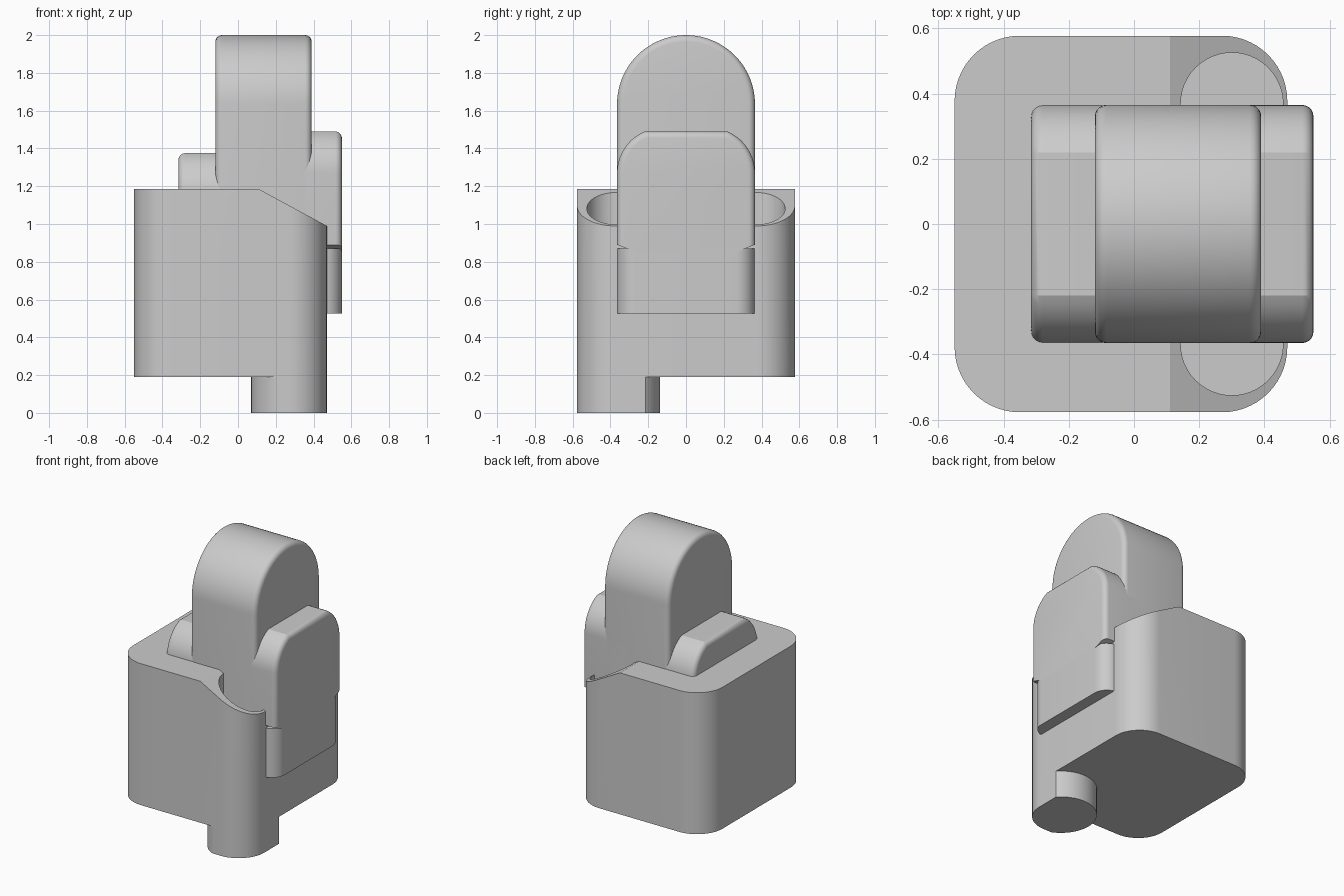
import bpy, bmesh
from math import sin, cos, pi, radians, asin
from mathutils import Vector, Matrix

cube = bpy.data.objects.get("Cube")
if cube:
    bpy.data.objects.remove(cube, do_unlink=True)

grey = bpy.data.materials.new("light_grey")
grey.use_nodes = True
grey.diffuse_color = (0.6, 0.6, 0.6, 1)
grey.node_tree.nodes["Principled BSDF"].inputs["Base Color"].default_value = (0.6, 0.6, 0.6, 1)


def arc(cx, cy, r, a0, a1, n):
    return [(cx + r * cos(a0 + (a1 - a0) * i / n), cy + r * sin(a0 + (a1 - a0) * i / n))
            for i in range(n + 1)]


def rounded_rect(x0, x1, y0, y1, r, n=10):
    centres = [(x1 - r, y1 - r), (x0 + r, y1 - r), (x0 + r, y0 + r), (x1 - r, y0 + r)]
    return [p for i, c in enumerate(centres) for p in arc(*c, r, i * pi / 2, (i + 1) * pi / 2, n)]


def prism(profile, lo, hi, axis):
    """Extrude a profile: axis 'z' takes (x, y) points, axis 'x' takes (y, z) points."""
    bm = bmesh.new()
    place = (lambda p, d: (p[0], p[1], d)) if axis == 'z' else (lambda p, d: (d, p[0], p[1]))
    face = bm.faces.new([bm.verts.new(place(p, lo)) for p in profile])
    new = bmesh.ops.extrude_face_region(bm, geom=[face])["geom"]
    shift = Vector(place((0, 0), hi - lo))
    bmesh.ops.translate(bm, vec=shift, verts=[v for v in new if isinstance(v, bmesh.types.BMVert)])
    bmesh.ops.recalc_face_normals(bm, faces=bm.faces[:])
    return bm


def finish(name, bm):
    mesh = bpy.data.meshes.new(name)
    bm.to_mesh(mesh)
    bm.free()
    mesh.materials.append(grey)
    ob = bpy.data.objects.new(name, mesh)
    bpy.context.collection.objects.link(ob)
    return ob


def activate(ob):
    bpy.ops.object.select_all(action='DESELECT')
    ob.select_set(True)
    bpy.context.view_layer.objects.active = ob


def combine(ob, tool_bm, operation):
    tool = finish("cutter", tool_bm)
    tool.hide_render = True
    mod = ob.modifiers.new("combine", 'BOOLEAN')
    mod.object, mod.operation, mod.solver = tool, operation, 'EXACT'
    activate(ob)
    bpy.ops.object.modifier_apply(modifier=mod.name)
    bpy.data.objects.remove(tool, do_unlink=True)


def round_caps(bm, caps, z_min, r):
    """Round the end edges at the given x positions, leaving the underside sharp."""
    edges = [e for e in bm.edges
             if any(all(abs(v.co.x - x) < 1e-4 for v in e.verts) for x in caps)
             and max(v.co.z for v in e.verts) > z_min]
    bmesh.ops.bevel(bm, geom=edges, offset=r, offset_type='OFFSET', segments=5,
                    profile=0.5, affect='EDGES')


HALF = 0.365
outline = rounded_rect(-0.55, 0.47, -0.577, 0.577, 0.2, 14)
parts = []

# Body with a sloping front-side rim
bm = prism(outline, 0.19, 1.185, 'z')
cut = bmesh.ops.bisect_plane(bm, geom=bm.verts[:] + bm.edges[:] + bm.faces[:],
                             plane_co=(0.11, 0, 1.185), plane_no=(0.195, 0, 0.36), clear_outer=True)
bmesh.ops.holes_fill(bm, edges=[e for e in bm.edges if e.is_boundary], sides=0)
bmesh.ops.recalc_face_normals(bm, faces=bm.faces[:])
body = finish("body", bm)

# Round wells on either side of the arch
for side in (-1, 1):
    well = arc(0.3, side * 0.368, 0.157, 0, 2 * pi, 48)[:-1]
    combine(body, prism(well, 0.55, 1.5, 'z'), 'DIFFERENCE')
parts.append(body)

# Foot: a round post trimmed flush with the body walls
foot = finish("foot", prism(arc(0.3, -0.368, 0.23, 0, 2 * pi, 64)[:-1], 0, 0.2, 'z'))
combine(foot, prism(outline, -0.5, 0.5, 'z'), 'INTERSECT')
parts.append(foot)

# Tall arch
bm = prism([(-HALF, 0.5), (HALF, 0.5)] + arc(0, 2 - HALF, HALF, 0, pi, 40), -0.12, 0.39, 'x')
round_caps(bm, (-0.12, 0.39), 0.6, 0.035)
parts.append(finish("arch", bm))


# Shouldered blocks on both sides of the arch
def shoulder(top, base):
    r = 0.239
    sweep = asin(0.22 / r)
    right = base + arc(HALF - r, top - 0.22, r, 0, sweep, 10)
    return right + [(-y, z) for y, z in reversed(right)]


bm = prism(shoulder(1.49, [(0.26, 0.85), (HALF, 0.89)]), 0.2, 0.55, 'x')
round_caps(bm, (0.55,), 0.9, 0.035)
parts.append(finish("right_shoulder", bm))

bm = prism(shoulder(1.375, [(HALF, 0.8)]), -0.315, 0.1, 'x')
round_caps(bm, (-0.315,), 0.81, 0.035)
parts.append(finish("left_shoulder", bm))

# Rounded lower end of the large shoulder
parts.append(finish("lower_plate", prism(rounded_rect(0.1, 0.55, -HALF, HALF, 0.1), 0.525, 0.87, 'z')))

for ob in parts:
    activate(ob)
    bpy.ops.object.shade_smooth_by_angle(angle=radians(20))
